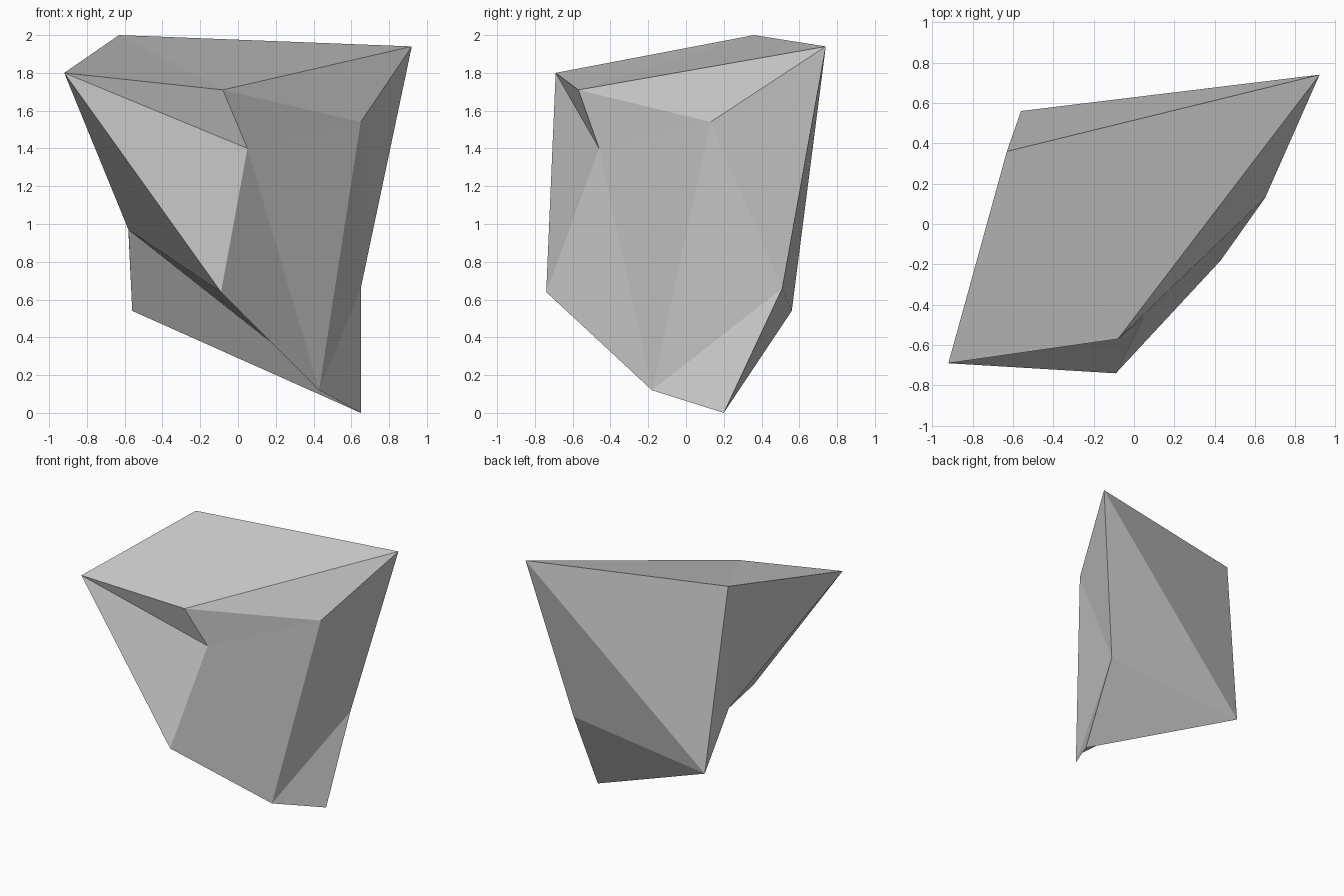
import bpy
import bmesh

if "Cube" in bpy.data.objects:
    bpy.data.objects.remove(bpy.data.objects["Cube"], do_unlink=True)

# Corners of the faceted rock, each with a one letter key
CORNERS = {
    "A": (-0.92, -0.69, 1.80),  # top, front
    "B": (-0.63, 0.36, 2.00),   # top, peak
    "C": (0.92, 0.74, 1.94),    # top, back
    "D": (-0.08, -0.57, 1.71),  # top, notch
    "E": (0.05, -0.46, 1.40),   # ledge, inner
    "F": (0.65, 0.13, 1.54),    # ledge, outer
    "G": (-0.09, -0.74, 0.64),  # front bulge
    "H": (0.43, -0.18, 0.12),   # foot, front
    "I": (0.65, 0.20, 0.00),    # foot, tip
    "J": (0.65, 0.51, 0.66),    # back hip
    "K": (-0.58, 0.28, 0.97),   # hollow under the overhang
    "L": (-0.56, 0.56, 0.54),   # back, low
}

# Facets grouped by region
TOP = "ABD BCD"
LEDGE = "ADE DCF DFE"
FRONT = "AEG EGH EHF"
SIDE = "FHJ FJC HIJ"
BACK = "CJL JIL CBL"
OVERHANG = "ABK BLK AKG"
UNDERSIDE = "LKI KGI GHI"


def make_material(name, value):
    mat = bpy.data.materials.new(name)
    mat.use_nodes = True
    colour = (value, value, value, 1.0)
    mat.diffuse_color = colour
    mat.node_tree.nodes["Principled BSDF"].inputs["Base Color"].default_value = colour
    return mat


def build_rock():
    bm = bmesh.new()
    verts = {key: bm.verts.new(co) for key, co in CORNERS.items()}
    for region in (TOP, LEDGE, FRONT, SIDE, BACK, OVERHANG, UNDERSIDE):
        for facet in region.split():
            bm.faces.new([verts[key] for key in facet])
    bmesh.ops.recalc_face_normals(bm, faces=bm.faces[:])
    mesh = bpy.data.meshes.new("rock")
    bm.to_mesh(mesh)
    bm.free()
    rock = bpy.data.objects.new("rock", mesh)
    bpy.context.collection.objects.link(rock)
    mesh.materials.append(make_material("stone grey", 0.6))


build_rock()
